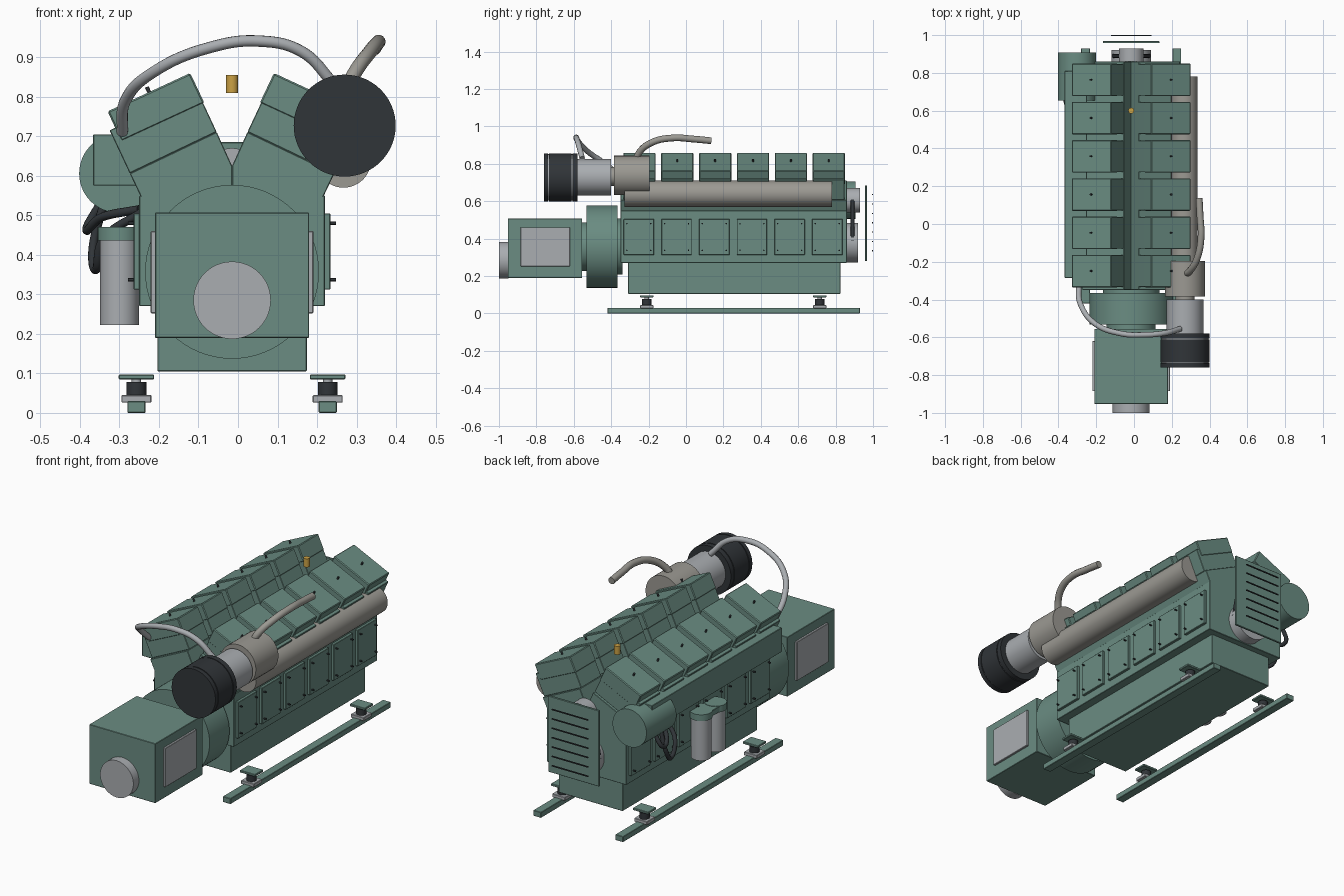
import bpy, bmesh, math
from mathutils import Vector

if "Cube" in bpy.data.objects:
    bpy.data.objects.remove(bpy.data.objects["Cube"])

CX = -0.015                       # engine centreline
PITCH, CYLS = 0.2025, range(6)


def mat(name, rgb):
    m = bpy.data.materials.new(name)
    m.diffuse_color = (*rgb, 1)
    m.use_nodes = True
    m.node_tree.nodes["Principled BSDF"].inputs["Base Color"].default_value = m.diffuse_color
    return m


GREEN = mat("green_paint", (0.145, 0.265, 0.225))
STEEL = mat("light_steel", (0.40, 0.42, 0.44))
TAUPE = mat("exhaust_wrap", (0.33, 0.32, 0.29))
BLACK = mat("black_rubber", (0.03, 0.035, 0.04))
BRASS = mat("brass", (0.60, 0.36, 0.06))


def finish(name, bm, m, bevel=0.0):
    bmesh.ops.recalc_face_normals(bm, faces=bm.faces)
    me = bpy.data.meshes.new(name)
    bm.to_mesh(me)
    bm.free()
    o = bpy.data.objects.new(name, me)
    bpy.context.collection.objects.link(o)
    me.materials.append(m)
    if bevel:
        b = o.modifiers.new("bevel", 'BEVEL')
        b.width, b.segments = bevel, 1
    return o


def prism(name, pts, y0, y1, m=GREEN, bevel=0.002):
    """Extrude an (x, z) outline along y."""
    bm = bmesh.new()
    f = bm.faces.new([bm.verts.new((x, y0, z)) for x, z in pts])
    r = bmesh.ops.extrude_face_region(bm, geom=[f])
    vs = [v for v in r["geom"] if isinstance(v, bmesh.types.BMVert)]
    bmesh.ops.translate(bm, verts=vs, vec=(0, y1 - y0, 0))
    return finish(name, bm, m, bevel)


def box(name, x, y, z, m=GREEN, bevel=0.002):
    return prism(name, [(x[0], z[0]), (x[1], z[0]), (x[1], z[1]), (x[0], z[1])], *y, m, bevel)


def cyl(name, a, b, r, m=GREEN, n=48):
    """Cylinder from point a to point b."""
    a, b = Vector(a), Vector(b)
    bm = bmesh.new()
    bmesh.ops.create_cone(bm, cap_ends=True, segments=n, radius1=r, radius2=r, depth=(b - a).length)
    q = (b - a).to_track_quat('Z', 'Y').to_matrix().to_4x4()
    q.translation = (a + b) / 2
    bm.transform(q)
    for f in bm.faces:
        f.smooth = len(f.verts) == 4
    for e in bm.edges:
        e.smooth = not any(len(f.verts) > 4 for f in e.link_faces)
    return finish(name, bm, m)


def hose(name, pts, r, m):
    cu = bpy.data.curves.new(name, 'CURVE')
    cu.dimensions = '3D'
    cu.bevel_depth, cu.bevel_resolution = r, 4
    cu.use_fill_caps, cu.resolution_u = True, 10
    s = cu.splines.new('BEZIER')
    s.bezier_points.add(len(pts) - 1)
    for p, co in zip(s.bezier_points, pts):
        p.co = co
        p.handle_left_type = p.handle_right_type = 'AUTO'
    o = bpy.data.objects.new(name, cu)
    bpy.context.collection.objects.link(o)
    cu.materials.append(m)
    return o


# Crankcase and oil pan
box("crankcase", (-0.25, 0.22), (-0.35, 0.86), (0.27, 0.55))
box("oil_pan", (-0.204, 0.174), (-0.31, 0.825), (0.105, 0.272))

# V banks, individual heads and covers, inspection doors; s = -1 left, +1 right
BANK = [(0.23, 0.545), (0.259, 0.606), (0.039, 0.711), (0, 0.625), (0, 0.545)]
HEAD = [(0.259, 0.606), (0.31, 0.715), (0.09, 0.82), (0.039, 0.711)]
COVER = [(0.28, 0.687), (0.315, 0.763), (0.106, 0.86), (0.07, 0.784)]
for s, side in ((-1, "left"), (1, "right")):
    def m(pts):
        return [(CX + s * x, z) for x, z in pts]
    prism(f"{side}_bank", m(BANK), -0.35, 0.86)
    for i in CYLS:
        y = -0.335 + PITCH * i
        prism(f"{side}_head_{i}", m(HEAD), y + 0.002, y + 0.17)
        prism(f"{side}_rocker_cover_{i}", m(COVER), y, y + 0.172, bevel=0.004)
        c = Vector((CX + s * 0.21, y + 0.086, 0.812))
        n = Vector((s * 0.42, 0, 0.907))
        cyl(f"{side}_cover_bolt_{i}", c - n * 0.005, c + n * 0.014, 0.005, BLACK, 8)
        d = -0.333 + 0.2015 * i
        x0, x1 = sorted((CX + s * 0.23, CX + s * 0.249))
        box(f"{side}_inspection_door_{i}", (x0, x1), (d, d + 0.162), (0.312, 0.505))
        for by in (d + 0.017, d + 0.145):
            for bz in (0.337, 0.48):
                cyl(f"{side}_door_bolt_{i}", (CX + s * 0.24, by, bz),
                    (CX + s * 0.263, by, bz), 0.004, BLACK, 8)

    # Base rail with vibration mounts
    rx = CX + s * 0.242
    box(f"{side}_base_rail", (rx - 0.023, rx + 0.023), (-0.42, 0.93), (0, 0.03))
    for my in (-0.21, 0.715):
        box(f"{side}_mount_foot", (rx - 0.038, rx + 0.038), (my - 0.035, my + 0.035), (0.026, 0.045), STEEL)
        cyl(f"{side}_mount_rubber", (rx, my, 0.045), (rx, my, 0.078), 0.025, BLACK, 24)
        cyl(f"{side}_mount_stud", (rx, my, 0.075), (rx, my, 0.088), 0.012, STEEL, 16)
        box(f"{side}_mount_plate", (rx - 0.045, rx + 0.045), (my - 0.035, my + 0.035), (0.085, 0.097))

    # Generator side panel
    x0, x1 = sorted((CX + s * 0.19, CX + s * 0.206))
    box(f"{side}_generator_panel", (x0, x1), (-0.885, -0.62), (0.252, 0.46), STEEL)

# Flywheel housing, generator and its end boss
cyl("flywheel_housing", (CX, -0.532, 0.357), (CX, -0.365, 0.357), 0.22, GREEN, 64)
cyl("crank_adapter", (CX, -0.37, 0.357), (CX, -0.34, 0.357), 0.15)
cyl("generator_shaft", (CX, -0.56, 0.357), (CX, -0.525, 0.357), 0.13)
box("generator_box", (-0.21, 0.18), (-0.953, -0.555), (0.19, 0.507))
cyl("generator_end_boss", (CX, -1.0, 0.285), (CX, -0.95, 0.285), 0.098, STEEL)

# Exhaust manifold, turbocharger and air filter on the right
cyl("exhaust_manifold", (0.267, -0.33, 0.64), (0.267, 0.78, 0.64), 0.07, TAUPE)
cyl("turbo_housing", (0.27, -0.385, 0.738), (0.27, -0.195, 0.738), 0.105, TAUPE)
cyl("turbo_core", (0.27, -0.41, 0.732), (0.27, -0.38, 0.732), 0.05, TAUPE)
cyl("air_intake", (0.27, -0.585, 0.728), (0.27, -0.40, 0.728), 0.097, STEEL)
for i, (y0, y1) in enumerate(((-0.76, -0.737), (-0.732, -0.612), (-0.607, -0.58))):
    cyl(f"air_filter_{i}", (0.27, y0, 0.727), (0.27, y1, 0.727), 0.129, BLACK, 64)
cyl("air_filter_core", (0.27, -0.75, 0.727), (0.27, -0.59, 0.727), 0.124, STEEL, 64)
hose("exhaust_outlet", [(0.275, -0.265, 0.82), (0.295, -0.25, 0.86), (0.335, -0.18, 0.915),
                        (0.355, -0.07, 0.938), (0.35, 0.04, 0.932), (0.345, 0.135, 0.923)], 0.018, TAUPE)

# Charge air hose crossing over the front
hose("charge_hose", [(-0.293, -0.33, 0.71), (-0.285, -0.42, 0.79), (-0.21, -0.525, 0.865),
                     (-0.07, -0.58, 0.925), (0.05, -0.587, 0.941), (0.16, -0.578, 0.915),
                     (0.245, -0.555, 0.83)], 0.0145, STEEL)

# Left intake box, oil cooler, oil filters and hoses
box("intake_manifold", (-0.367, -0.25), (-0.285, 0.81), (0.575, 0.705))
cyl("oil_cooler", (-0.302, 0.655, 0.606), (-0.302, 0.907, 0.606), 0.1)
box("filter_head", (-0.345, -0.24), (0.17, 0.31), (0.437, 0.468))
for i, y in enumerate((0.18, 0.30)):
    cyl(f"oil_filter_{i}", (-0.3, y, 0.222), (-0.3, y, 0.44), 0.049, STEEL)
    cyl(f"filter_cap_{i}", (-0.3, y, 0.436), (-0.3, y, 0.47), 0.055)
hose("coolant_hose_0", [(-0.345, 0.76, 0.535), (-0.383, 0.74, 0.465), (-0.345, 0.66, 0.495),
                        (-0.25, 0.60, 0.515)], 0.011, BLACK)
hose("coolant_hose_1", [(-0.34, 0.70, 0.53), (-0.368, 0.69, 0.41), (-0.36, 0.64, 0.362),
                        (-0.34, 0.58, 0.44), (-0.24, 0.54, 0.51)], 0.011, BLACK)

# Rear pulleys, belt and louvred guard
cyl("upper_pulley", (CX, 0.86, 0.605), (CX, 0.93, 0.605), 0.065, STEEL)
cyl("crank_pulley", (CX, 0.85, 0.378), (CX, 0.92, 0.378), 0.105, STEEL)
prism("drive_belt", [(CX - 0.105, 0.385), (CX + 0.105, 0.385), (CX + 0.065, 0.61), (CX - 0.065, 0.61)],
      0.88, 0.9, BLACK)
box("belt_guard", (-0.165, 0.135), (0.957, 0.968), (0.28, 0.685))
for i in range(7):
    z = 0.335 + 0.05 * i
    box(f"guard_louvre_{i}", (CX - 0.107, CX + 0.107), (0.995, 1.0), (z - 0.003, z + 0.003), BLACK, 0)

# Brass filler cap over the valley
cyl("filler_cap", (CX, 0.6, 0.81), (CX, 0.6, 0.855), 0.0155, BRASS, 32)
